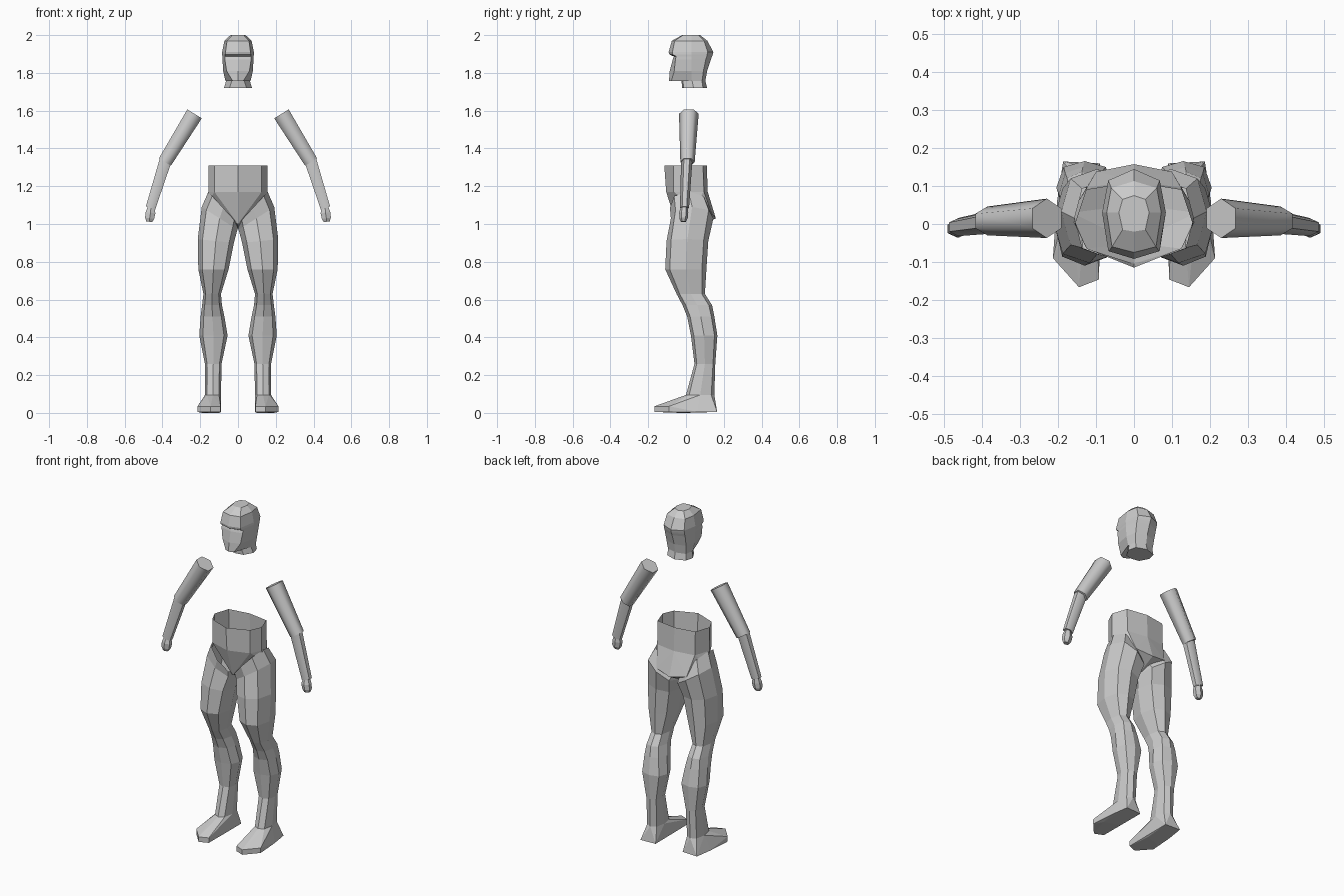
import bpy, bmesh, math
from mathutils import Vector

if "Cube" in bpy.data.objects:
    bpy.data.objects.remove(bpy.data.objects["Cube"])

grey = bpy.data.materials.new("plain_grey")
grey.diffuse_color = (0.6, 0.6, 0.6, 1)
grey.use_nodes = True
grey.node_tree.nodes["Principled BSDF"].inputs["Base Color"].default_value = grey.diffuse_color


def finish(name, bm, smooth=None):
    bmesh.ops.remove_doubles(bm, verts=bm.verts, dist=0.0005)
    bmesh.ops.recalc_face_normals(bm, faces=bm.faces)
    me = bpy.data.meshes.new(name)
    bm.to_mesh(me)
    bm.free()
    me.materials.append(grey)
    ob = bpy.data.objects.new(name, me)
    bpy.context.collection.objects.link(ob)
    if smooth:
        bpy.ops.object.select_all(action='DESELECT')
        ob.select_set(True)
        bpy.context.view_layer.objects.active = ob
        bpy.ops.object.shade_smooth_by_angle(angle=math.radians(smooth))
    return ob


def loft(bm, rings, cap_start=True, cap_end=True):
    vs = [[bm.verts.new(p) for p in r] for r in rings]
    n = len(vs[0])
    for a, b in zip(vs, vs[1:]):
        for i in range(n):
            j = (i + 1) % n
            bm.faces.new((a[i], a[j], b[j], b[i]))
    if cap_start:
        bm.faces.new(vs[0])
    if cap_end:
        bm.faces.new(vs[-1])


def hull(bm, points):
    vs = [bm.verts.new(p) for p in points]
    bmesh.ops.convex_hull(bm, input=vs)


def octagon(z, yf, xfc, yfc, xs, ys, xbc, ybc, yb):
    half = [(xfc, yfc), (xs, ys), (xbc, ybc)]
    pts = [(0, yf)] + half + [(0, yb)] + [(-x, y) for x, y in reversed(half)]
    return [(x, y, z) for x, y in pts]


# Head: helmet-like loft with a recessed eye slit, jaw and flared neck
head_rings = [
    (2.0, -.02, .03, -.015, .04, .03, .03, .065, .075),
    (1.97, -.075, .058, -.06, .072, .03, .06, .095, .113),
    (1.91, -.092, .066, -.072, .084, .03, .068, .115, .145),
    (1.897, -.088, .068, -.07, .084, .03, .068, .112, .142),
    (1.887, -.064, .07, -.052, .083, .03, .068, .11, .138),
    (1.872, -.07, .07, -.056, .082, .03, .068, .105, .132),
    (1.81, -.086, .06, -.062, .079, .03, .065, .092, .112),
    (1.757, -.09, .028, -.078, .066, .03, .06, .085, .102),
    (1.768, -.025, .03, -.018, .06, .03, .058, .083, .1),
    (1.72, -.02, .045, -.012, .074, .04, .062, .09, .112)]
bm = bmesh.new()
loft(bm, [octagon(*r) for r in head_rings])
finish("head", bm)

# Waist: open band whose lower edge runs into the groin wedge
upper = octagon(1.31, -.115, .125, -.065, .155, .0, .125, .09, .11)
lower = octagon(1.17, -.105, .125, -.065, .157, .0, .125, .095, .115)
bm = bmesh.new()
loft(bm, [upper, lower], False, False)
finish("waist", bm)

bm = bmesh.new()
wedge = [(0, -.05, 1.0), (0, .158, 1.03), (0, .05, .975)]
for s in (-1, 1):
    wedge += [(s * .1, .138, 1.05), (s * .165, .03, 1.1)]
hull(bm, lower + wedge)
bm.normal_update()
bmesh.ops.delete(bm, geom=[f for f in bm.faces if f.normal.z > .9], context='FACES')
finish("pelvis", bm)

# Legs: inner height, outer height, inner x, outer x, front y, back y
leg_rings = [
    (1.0, 1.17, .0, .157, -.085, .115),
    (.97, 1.09, .003, .192, -.08, .145),
    (.90, .92, .022, .213, -.103, .118),
    (.76, .76, .05, .21, -.11, .108),
    (.63, .63, .09, .183, -.05, .10),
    (.57, .57, .085, .19, -.018, .138),
    (.51, .51, .072, .198, .006, .15),
    (.41, .41, .055, .205, .026, .166),
    (.26, .26, .087, .175, .045, .155),
    (.095, .095, .09, .175, .0, .15)]
unit8 = [(0, -1), (.74, -.78), (1, 0), (.74, .78),
         (0, 1), (-.74, .78), (-1, 0), (-.74, -.78)]


def leg_ring(s, zi, zo, xi, xo, yf, yb):
    cx, cy, cz = (xi + xo) / 2, (yf + yb) / 2, (zi + zo) / 2
    return [(s * (cx + u * (xo - xi) / 2), cy + v * (yb - yf) / 2,
             cz + u * (zo - zi) / 2) for u, v in unit8]


# Feet: sole outline, toe thickness and the ankle above
sole = [(.09, .16), (.187, .165), (.203, .06), (.214, -.09), (.145, -.167), (.092, -.146)]


# Arms: hexagonal tubes between two points
def tube(bm, s, stations):
    pts = [Vector((x, y, z)) for x, y, z, *_ in stations]
    rings = []
    for i, (x, y, z, rw, rd) in enumerate(stations):
        d = (pts[min(i + 1, len(pts) - 1)] - pts[max(i - 1, 0)]).normalized()
        across = Vector((0, 1, 0)).cross(d).normalized()
        ring = [pts[i] + across * (rw * math.sin(k * math.pi / 3))
                + Vector((0, rd * math.cos(k * math.pi / 3), 0)) for k in range(6)]
        rings.append([(s * p.x, p.y, p.z) for p in ring])
    loft(bm, rings)


arm_parts = {
    "upper_arm": [(.23, .015, 1.583, .052, .052), (.387, .008, 1.328, .043, .038)],
    "forearm": [(.384, .004, 1.335, .037, .03), (.463, -.008, 1.085, .03, .024)],
    "hand": [(.461, -.009, 1.092, .019, .018), (.463, -.012, 1.06, .03, .024),
             (.468, -.013, 1.03, .028, .022), (.47, -.014, 1.012, .018, .014)],
}

for s, side in ((-1, "right"), (1, "left")):
    bm = bmesh.new()
    loft(bm, [leg_ring(s, *r) for r in leg_rings], False, False)
    finish(side + "_leg", bm)

    bm = bmesh.new()
    pts = [(s * x, y, .005) for x, y in sole]
    pts += [(s * x, y, .035) for x, y in sole[3:]]
    pts += [(s * x, y, .0) for x, y in ((.1, .0), (.19, -.03))]
    hull(bm, pts + leg_ring(s, *leg_rings[-1]))
    finish(side + "_foot", bm)

    for name, stations in arm_parts.items():
        bm = bmesh.new()
        tube(bm, s, stations)
        finish(side + "_" + name, bm, None if name == "hand" else 62)
